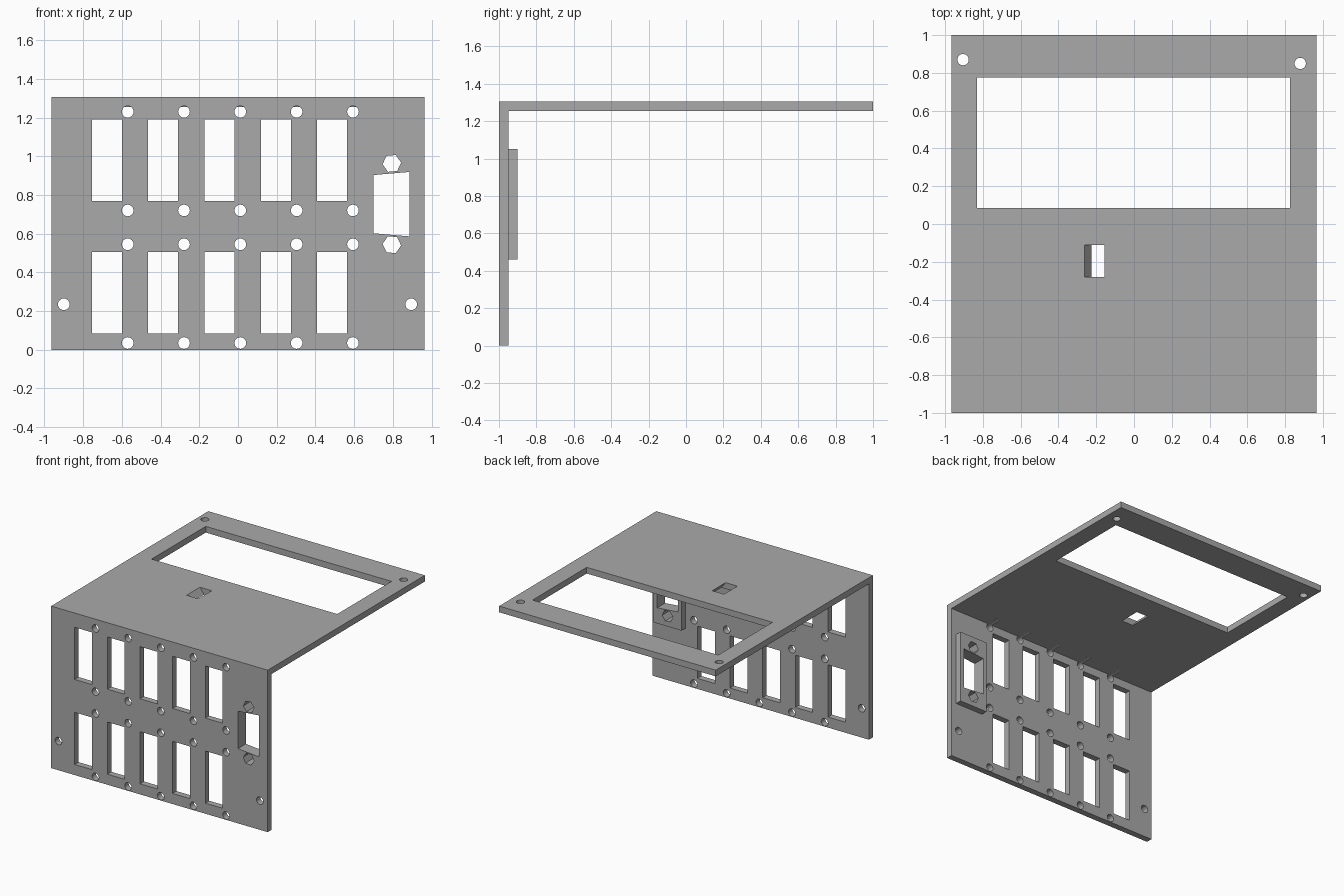
import bpy
import bmesh
from math import cos, sin, tau, radians
from mathutils import Vector

cube = bpy.data.objects.get("Cube")
if cube:
    bpy.data.objects.remove(cube, do_unlink=True)

grey = bpy.data.materials.new("plain grey")
grey.use_nodes = True
grey.diffuse_color = (0.4, 0.4, 0.4, 1)
grey.node_tree.nodes["Principled BSDF"].inputs["Base Color"].default_value = (0.4, 0.4, 0.4, 1)


def prism(bm, points, offset):
    """Extrude a closed outline of 3D points along offset."""
    base = bm.faces.new([bm.verts.new(p) for p in points])
    result = bmesh.ops.extrude_face_region(bm, geom=[base], use_keep_orig=True)
    moved = [v for v in result["geom"] if isinstance(v, bmesh.types.BMVert)]
    bmesh.ops.translate(bm, verts=moved, vec=Vector(offset))


def rect(a0, a1, b0, b1):
    return [(a0, b0), (a1, b0), (a1, b1), (a0, b1)]


def circle(a, b, r, sides=24, turn=0):
    return [(a + r * cos(tau * i / sides + turn), b + r * sin(tau * i / sides + turn))
            for i in range(sides)]


def through_front(bm, outline):
    prism(bm, [(x, -1.1, z) for x, z in outline], (0, 0.25, 0))


def through_top(bm, outline):
    prism(bm, [(x, y, 1.2) for x, y in outline], (0, 0, 0.2))


def finish(bm, name):
    bmesh.ops.recalc_face_normals(bm, faces=bm.faces[:])
    mesh = bpy.data.meshes.new(name)
    bm.to_mesh(mesh)
    bm.free()
    mesh.materials.append(grey)
    obj = bpy.data.objects.new(name, mesh)
    bpy.context.collection.objects.link(obj)
    return obj


def combine(body, tool, operation):
    """Apply a boolean to the body and remove the tool object."""
    mod = body.modifiers.new(tool.name, "BOOLEAN")
    mod.operation = operation
    mod.solver = "EXACT"
    mod.object = tool
    bpy.context.view_layer.update()
    evaluated = body.evaluated_get(bpy.context.evaluated_depsgraph_get())
    mesh = bpy.data.meshes.new_from_object(evaluated)
    body.modifiers.clear()
    body.data = mesh
    bpy.data.objects.remove(tool, do_unlink=True)


HALF, TOP, THICK = 0.965, 1.305, 0.05

# Folded panel: front plate and top plate in one L profile
bm = bmesh.new()
profile = [(-1, 0), (THICK - 1, 0), (THICK - 1, TOP - THICK),
           (1, TOP - THICK), (1, TOP), (-1, TOP)]
prism(bm, [(-HALF, y, z) for y, z in profile], (2 * HALF, 0, 0))
panel = finish(bm, "folded_panel")

# Thickened pad behind the connector opening
bm = bmesh.new()
prism(bm, [(x, -0.97, z) for x, z in rect(0.67, 0.92, 0.46, 1.05)], (0, 0.07, 0))
combine(panel, finish(bm, "connector_pad"), "UNION")

# Two rows of five openings with their screw holes
bm = bmesh.new()
for i in range(5):
    step = 0.291 * i
    for z in (0.085, 0.77):
        through_front(bm, rect(step - 0.755, step - 0.6, z, z + 0.42))
    for z in (0.035, 0.545, 0.72, 1.23):
        through_front(bm, circle(step - 0.57, z, 0.03))

# Mounting holes in both plates
for x in (-0.9, 0.895):
    through_front(bm, circle(x, 0.235, 0.03))
for x, y in ((-0.905, 0.87), (0.88, 0.85)):
    through_top(bm, circle(x, y, 0.03))

# Large display opening
through_top(bm, rect(-0.83, 0.825, 0.085, 0.775))

# Slanted slot in the top plate
slope = 0.037 / THICK
slot = [(x - slope * (z - TOP), -0.28, z) for x, z in
        ((-0.262, TOP + 0.05), (-0.157, TOP + 0.05), (-0.157, TOP - 0.1), (-0.262, TOP - 0.1))]
prism(bm, slot, (0, 0.17, 0))

# Tapered connector opening
through_front(bm, [(0.7, 0.602), (0.887, 0.586), (0.887, 0.919), (0.7, 0.903)])
combine(panel, finish(bm, "opening_cutter"), "DIFFERENCE")

# Hexagonal holes above and below the connector
bm = bmesh.new()
for z, turn in ((0.963, 5), (0.543, -5)):
    through_front(bm, circle(0.795, z, 0.048, 6, radians(turn)))
combine(panel, finish(bm, "hexagon_cutter"), "DIFFERENCE")
